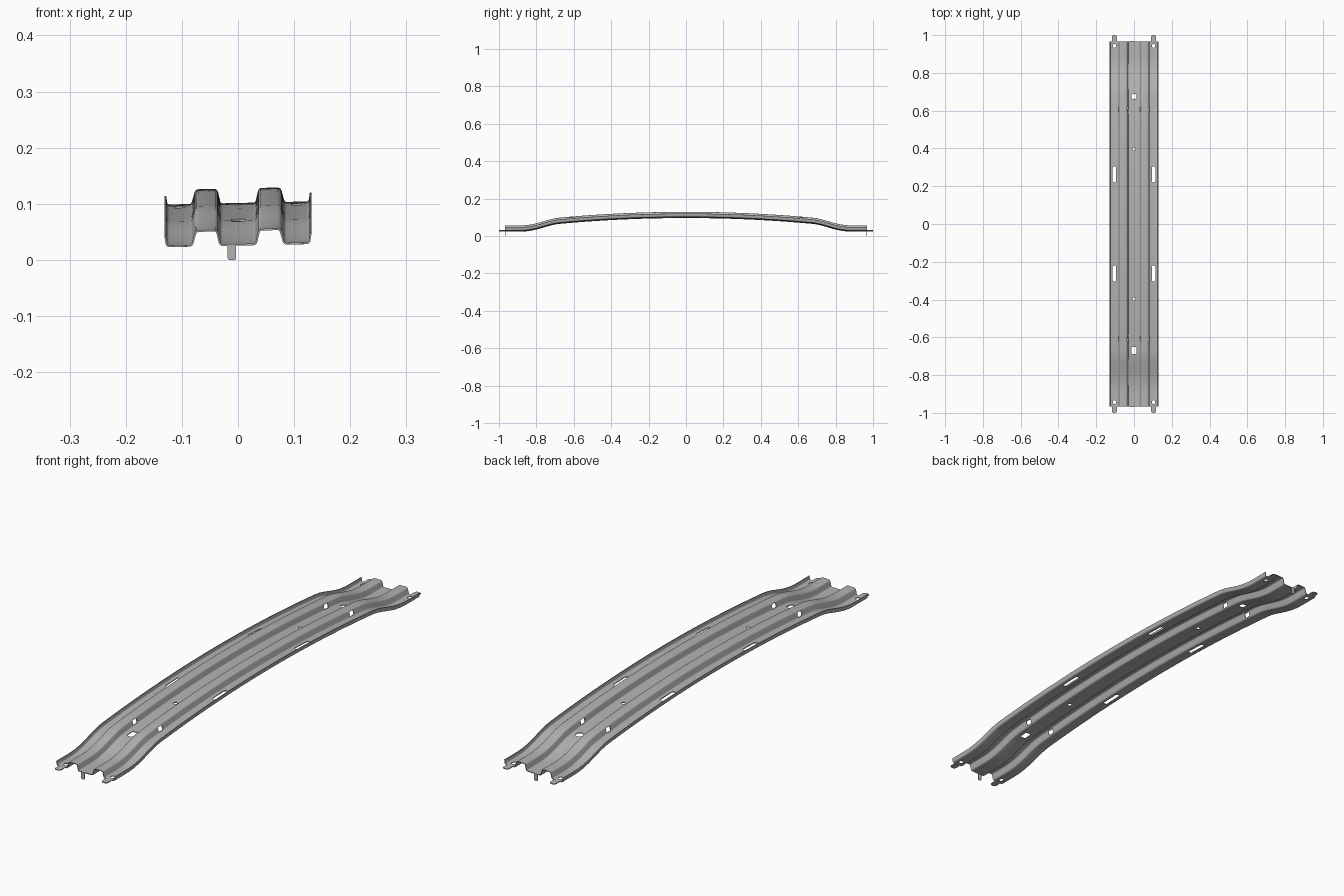
import bpy, bmesh, math
from mathutils import Matrix, Vector

old = bpy.data.objects.get("Cube")
if old:
    bpy.data.objects.remove(old, do_unlink=True)

END = 0.967      # half length of the pressed sheet
THICK = 0.003
TILT = 0.022     # slight roll across the width

steel = bpy.data.materials.new("galvanised grey")
steel.use_nodes = True
colour = (0.45, 0.45, 0.45, 1)
steel.diffuse_color = colour
steel.node_tree.nodes["Principled BSDF"].inputs["Base Color"].default_value = colour


def floor_height(y):
    """Crowned arch which eases into a flat foot at each end."""
    y = abs(y)
    arch = 0.1 - 0.068 * y * y
    t = min(max((y - 0.68) / 0.21, 0), 1)
    t = t * t * (3 - 2 * t)
    return arch * (1 - t) + 0.027 * t


def fillet(points, radius, steps=3):
    """Round every inner corner of an open profile."""
    pts = [Vector(p) for p in points]
    out = [pts[0]]
    for a, b, c in zip(pts, pts[1:], pts[2:]):
        p = b + (a - b).normalized() * radius
        q = b + (c - b).normalized() * radius
        for i in range(steps + 1):
            t = i / steps
            out.append(p * (1 - t) ** 2 + b * 2 * t * (1 - t) + q * t * t)
    return out + [pts[-1]]


def add_object(name, bm):
    bmesh.ops.recalc_face_normals(bm, faces=bm.faces)
    mesh = bpy.data.meshes.new(name)
    bm.to_mesh(mesh)
    bm.free()
    mesh.materials.append(steel)
    obj = bpy.data.objects.new(name, mesh)
    bpy.context.collection.objects.link(obj)
    return obj


def add_prism(bm, width, length, radius, low, high, matrix):
    """Rounded rectangle extruded from low to high, then placed by matrix."""
    ring = []
    for k, (sx, sy) in enumerate([(1, 1), (-1, 1), (-1, -1), (1, -1)]):
        for i in range(7):
            a = math.pi / 2 * (k + i / 6)
            ring.append((sx * (width / 2 - radius) + radius * math.cos(a),
                         sy * (length / 2 - radius) + radius * math.sin(a)))
    bottom = [bm.verts.new(matrix @ Vector((x, y, low))) for x, y in ring]
    top = [bm.verts.new(matrix @ Vector((x, y, high))) for x, y in ring]
    bm.faces.new(bottom[::-1])
    bm.faces.new(top)
    for i in range(len(ring)):
        j = (i + 1) % len(ring)
        bm.faces.new((bottom[i], bottom[j], top[j], top[i]))


# Pressed sheet: corrugated cross-section swept along the arch
half = [(0.032, 0), (0.038, 0.026), (0.075, 0.026), (0.082, 0), (0.127, 0), (0.1295, 0.017)]
section = fillet([(-x, z) for x, z in reversed(half)] + half, 0.005)
bm = bmesh.new()
rows = []
for i in range(81):
    y = END * (i / 40 - 1)
    rows.append([bm.verts.new((x, y, floor_height(y) + z + TILT * x)) for x, z in section])
for a, b in zip(rows, rows[1:]):
    for j in range(len(section) - 1):
        bm.faces.new((a[j], a[j + 1], b[j + 1], b[j]))
sheet = add_object("pressed_sheet", bm)
solid = sheet.modifiers.new("thickness", "SOLIDIFY")
solid.thickness = THICK
solid.offset = 0

# Cutter for the slots, bolt holes and wall windows
bm = bmesh.new()


def hole(x, y, width, length, radius, low=-0.1, high=0.3):
    add_prism(bm, width, length, radius, low, high, Matrix.Translation((x, y, 0)))


for sy in (-1, 1):
    for sx in (-1, 1):
        hole(sx * 0.104, sy * 0.262, 0.019, 0.085, 0.009)
        hole(sx * 0.104, sy * 0.943, 0.017, 0.02, 0.008)
        for x in (0.035, 0.0785):
            base = floor_height(0.607) + TILT * sx * x
            hole(sx * x, sy * 0.607, 0.016, 0.025, 0.002, base + 0.004, base + 0.022)
    hole(0, sy * 0.397, 0.015, 0.015, 0.007)
hole(0, 0.675, 0.029, 0.029, 0.014)
hole(0, -0.67, 0.025, 0.036, 0.005)
cutter = add_object("hole_cutter", bm)
cutter.hide_render = True
cut = sheet.modifiers.new("holes", "BOOLEAN")
cut.object = cutter
cut.operation = "DIFFERENCE"
cut.solver = "EXACT"

# Bake the holes and drop the cutter
graph = bpy.context.evaluated_depsgraph_get()
baked = bpy.data.meshes.new_from_object(sheet.evaluated_get(graph))
sheet.modifiers.clear()
sheet.data = baked
bpy.data.objects.remove(cutter, do_unlink=True)

# Flat end tongues and the small tabs bent down between them
parts = [sheet]
for sy, end in ((-1, "front"), (1, "back")):
    for sx, side in ((-1, "right"), (1, "left")):
        bm = bmesh.new()
        z = floor_height(END) + TILT * sx * 0.104
        place = Matrix.Translation((sx * 0.104, sy * 0.981, z))
        add_prism(bm, 0.026, 0.038, 0.01, -THICK / 2, THICK / 2, place)
        parts.append(add_object(f"{end}_{side}_tongue", bm))
    bm = bmesh.new()
    place = Matrix.Translation((-0.011, sy * 0.967, 0.014)) @ Matrix.Rotation(math.pi / 2, 4, "X")
    add_prism(bm, 0.015, 0.028, 0.004, -0.002, 0.002, place)
    parts.append(add_object(f"{end}_bent_tab", bm))

bpy.ops.object.select_all(action="DESELECT")
for obj in parts:
    obj.select_set(True)
bpy.context.view_layer.objects.active = sheet
bpy.ops.object.shade_smooth_by_angle(angle=math.radians(35))
